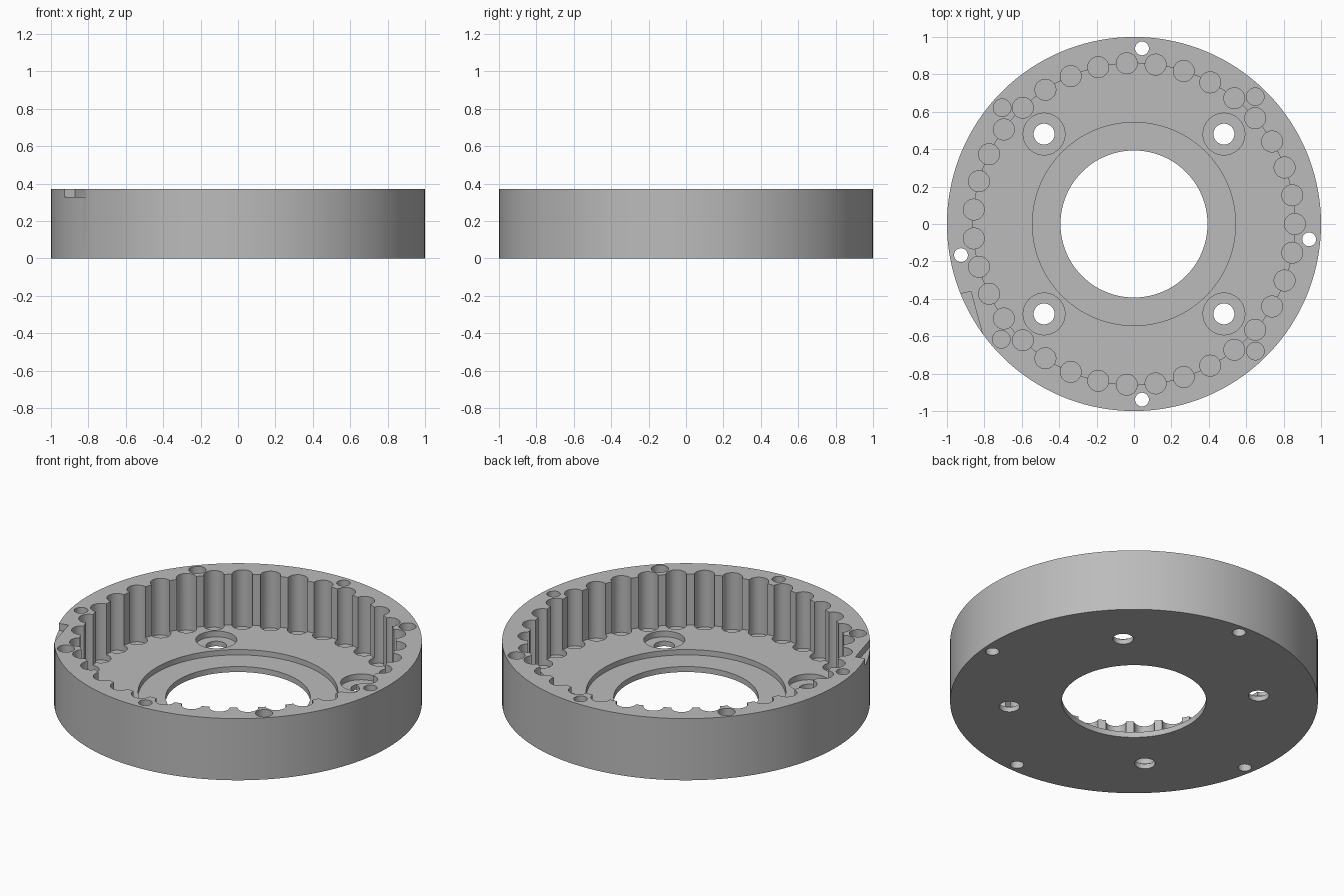
import bpy
import bmesh
from math import cos, sin, radians, tau
from mathutils import Matrix

if "Cube" in bpy.data.objects:
    bpy.data.objects.remove(bpy.data.objects["Cube"], do_unlink=True)

HEIGHT, FLOOR, SEAT = 0.37, 0.065, 0.033
ABOVE, BELOW = HEIGHT + 0.1, -0.1

grey = bpy.data.materials.new("machined grey")
grey.use_nodes = True
grey.diffuse_color = (0.5, 0.5, 0.5, 1)
grey.node_tree.nodes["Principled BSDF"].inputs["Base Color"].default_value = (0.5, 0.5, 0.5, 1)


def make_object(name, bm):
    bmesh.ops.recalc_face_normals(bm, faces=bm.faces)
    mesh = bpy.data.meshes.new(name)
    bm.to_mesh(mesh)
    bm.free()
    mesh.materials.append(grey)
    obj = bpy.data.objects.new(name, mesh)
    bpy.context.collection.objects.link(obj)
    return obj


def lathe(name, profile, steps):
    """Spin a closed (radius, z) profile into a ring."""
    bm = bmesh.new()
    rings = []
    for i in range(steps):
        a = tau * i / steps
        rings.append([bm.verts.new((r * cos(a), r * sin(a), z)) for r, z in profile])
    n = len(profile)
    for i in range(steps):
        a, b = rings[i], rings[(i + 1) % steps]
        for j in range(n):
            k = (j + 1) % n
            bm.faces.new((a[j], b[j], b[k], a[k]))
    return make_object(name, bm)


def add_drill(bm, distance, angle, radius, bottom):
    """Add a drill cylinder at a polar position (degrees)."""
    a = radians(angle)
    place = Matrix.Translation((distance * cos(a), distance * sin(a), (ABOVE + bottom) / 2))
    bmesh.ops.create_cone(bm, cap_ends=True, segments=32, radius1=radius, radius2=radius,
                          depth=ABOVE - bottom, matrix=place)


def cut(target, bm):
    """Subtract a cutter from the target and remove the cutter."""
    cutter = make_object("cutter", bm)
    cutter.hide_render = True
    mod = target.modifiers.new("cut", "BOOLEAN")
    mod.operation = "DIFFERENCE"
    mod.solver = "EXACT"
    mod.object = cutter
    bpy.ops.object.select_all(action="DESELECT")
    target.select_set(True)
    bpy.context.view_layer.objects.active = target
    bpy.ops.object.modifier_apply(modifier=mod.name)
    bpy.data.objects.remove(cutter, do_unlink=True)


# Ring body with stepped floor and central bore
housing = lathe("ring_housing", [
    (0.393, 0), (1, 0), (1, HEIGHT), (0.86, HEIGHT), (0.86, FLOOR),
    (0.543, FLOOR), (0.543, SEAT), (0.393, SEAT)], 140)

# Pin pockets around the inner wall, sunk slightly into the floor
tool = bmesh.new()
PINS = 35
for i in range(PINS):
    add_drill(tool, 0.86, 360 * i / PINS, 0.056, 0.03)
cut(housing, tool)

# Rim holes: four go through, four are blind
tool = bmesh.new()
for angle in (87.4, -5, 190.2, -87.4):
    add_drill(tool, 0.94, angle, 0.037, BELOW)
for angle in (138.6, 46.4, -46.3, -139):
    add_drill(tool, 0.94, angle, 0.047, 0.15)
cut(housing, tool)

# Counterbored mounting holes in the floor
for radius, bottom in ((0.112, SEAT - 0.003), (0.056, BELOW)):
    tool = bmesh.new()
    for angle in (45, 135, 225, 315):
        add_drill(tool, 0.68, angle, radius, bottom)
    cut(housing, tool)

# Shallow index notch on the outer rim
tool = bmesh.new()
outline = [(-0.872, -0.361), (-0.8, -0.625), (-1.05, -0.69), (-1.1, -0.412)]
face = tool.faces.new([tool.verts.new((x, y, 0.328)) for x, y in outline])
top = bmesh.ops.extrude_face_region(tool, geom=[face])["geom"]
bmesh.ops.translate(tool, vec=(0, 0, 0.15),
                    verts=[v for v in top if isinstance(v, bmesh.types.BMVert)])
cut(housing, tool)

bpy.ops.object.shade_smooth_by_angle(angle=radians(30))
